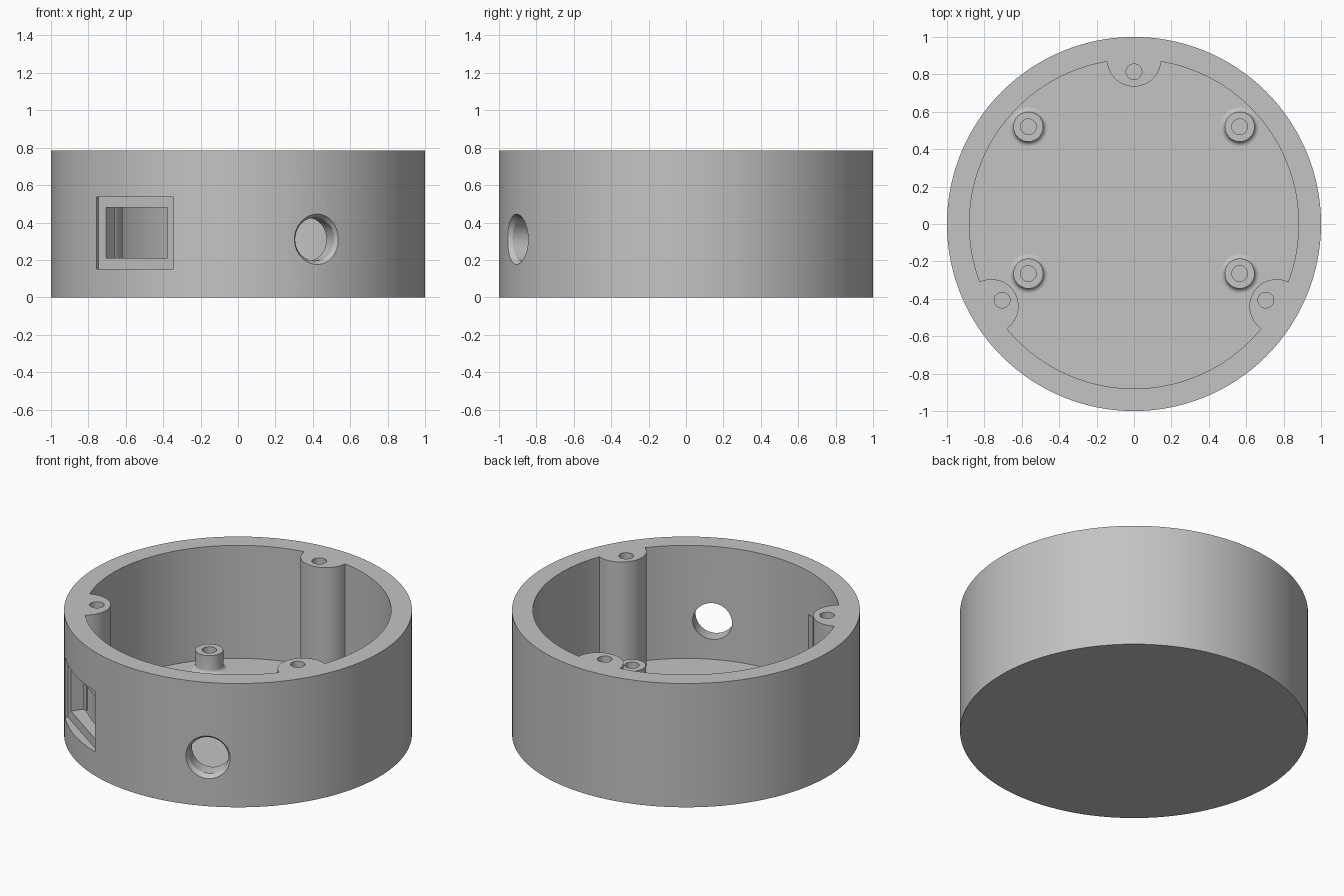
import bpy, bmesh
from math import radians, cos, sin, pi
from mathutils import Matrix, Vector

if "Cube" in bpy.data.objects:
    bpy.data.objects.remove(bpy.data.objects["Cube"], do_unlink=True)

HEIGHT, FLOOR, INNER = 0.785, 0.068, 0.88

grey = bpy.data.materials.new("plain grey")
grey.use_nodes = True
grey.diffuse_color = (0.55, 0.55, 0.55, 1)
grey.node_tree.nodes["Principled BSDF"].inputs["Base Color"].default_value = grey.diffuse_color


def make_object(name, bm):
    bmesh.ops.recalc_face_normals(bm, faces=bm.faces)
    mesh = bpy.data.meshes.new(name)
    bm.to_mesh(mesh)
    bm.free()
    mesh.materials.append(grey)
    obj = bpy.data.objects.new(name, mesh)
    bpy.context.collection.objects.link(obj)
    return obj


def cylinder(name, x, y, bottom, top, radius, sides=48):
    bm = bmesh.new()
    bmesh.ops.create_cone(bm, cap_ends=True, segments=sides, radius1=radius, radius2=radius,
                          depth=top - bottom,
                          matrix=Matrix.Translation((x, y, (bottom + top) / 2)))
    return make_object(name, bm)


def radial_cone(name, angle, z, near, far, r_near, r_far):
    """Cone whose axis points outwards from the centre line."""
    bm = bmesh.new()
    place = (Matrix.Translation((0, 0, z)) @ Matrix.Rotation(angle, 4, "Z")
             @ Matrix.Translation(((near + far) / 2, 0, 0)) @ Matrix.Rotation(pi / 2, 4, "Y"))
    bmesh.ops.create_cone(bm, cap_ends=True, segments=64, radius1=r_near, radius2=r_far,
                          depth=far - near, matrix=place)
    return make_object(name, bm)


def radial_box(name, angle, z, near, far, width, height):
    bm = bmesh.new()
    place = (Matrix.Rotation(angle, 4, "Z") @ Matrix.Translation(((near + far) / 2, 0, z))
             @ Matrix.Diagonal((far - near, width, height, 1)))
    bmesh.ops.create_cube(bm, size=1, matrix=place)
    return make_object(name, bm)


def subtract(target, cutter):
    mod = target.modifiers.new("cut", "BOOLEAN")
    mod.operation, mod.solver, mod.object = "DIFFERENCE", "EXACT", cutter
    bpy.context.view_layer.update()
    graph = bpy.context.evaluated_depsgraph_get()
    mesh = bpy.data.meshes.new_from_object(target.evaluated_get(graph))
    target.modifiers.clear()
    target.data = mesh
    bpy.data.objects.remove(cutter, do_unlink=True)


# Round cup; the cavity leaves three screw bosses standing against the wall
body = cylinder("round_housing", 0, 0, 0, HEIGHT, 1, 128)
cavity = cylinder("cavity_cutter", 0, 0, FLOOR, 1, INNER, 128)
boss_angles = [radians(a) for a in (90, 210, 330)]
for a in boss_angles:
    subtract(cavity, cylinder("boss_cutter", INNER * cos(a), INNER * sin(a), -0.1, 1.2, 0.145))
subtract(body, cavity)

# Screw holes in the bosses
for a in boss_angles:
    subtract(body, cylinder("screw_cutter", 0.814 * cos(a), 0.814 * sin(a), 0.4, 1, 0.042, 32))

# Round cable hole with a chamfered rim
cable = radians(-65)
subtract(body, radial_cone("cable_cutter", cable, 0.31, 0.7, 1.2, 0.115, 0.115))
subtract(body, radial_cone("rim_cutter", cable, 0.31, 0.97, 1.03, 0.115, 0.155))

# Rectangular socket: outer recess, through opening, shallow inner recess
socket = radians(-124.7)
subtract(body, radial_box("recess_cutter", socket, 0.343, 0.95, 1.2, 0.5, 0.385))
subtract(body, radial_box("opening_cutter", socket, 0.345, 0.75, 1.2, 0.4, 0.27))
subtract(body, radial_box("inner_recess_cutter", socket, 0.345, 0.835, 0.87, 0.5, 0.33))


# Hollow standoffs with a filleted foot
def standoff(name, x, y):
    r, fillet, hole, top = 0.08, 0.025, 0.042, 0.183
    profile = [(hole, FLOOR - 0.01), (r + fillet, FLOOR - 0.01)]
    for i in range(6):
        t = i / 5 * pi / 2
        profile.append((r + fillet * (1 - sin(t)), FLOOR + fillet * (1 - cos(t))))
    profile += [(r, top), (hole, top)]
    bm = bmesh.new()
    verts = [bm.verts.new((px, 0, pz)) for px, pz in profile]
    edges = [bm.edges.new((verts[i - 1], verts[i])) for i in range(len(verts))]
    bmesh.ops.spin(bm, geom=verts + edges, axis=(0, 0, 1), cent=(0, 0, 0),
                   angle=2 * pi, steps=40, use_duplicate=False)
    bmesh.ops.remove_doubles(bm, verts=bm.verts, dist=0.0005)
    bmesh.ops.translate(bm, verts=bm.verts, vec=Vector((x, y, 0)))
    return make_object(name, bm)


parts = [body]
for side, x in (("left", 0.565), ("right", -0.565)):
    for end, y in (("back", 0.52), ("front", -0.265)):
        parts.append(standoff(f"{end}_{side}_standoff", x, y))

# Smooth round walls, crisp edges
bpy.ops.object.select_all(action="DESELECT")
for obj in parts:
    obj.select_set(True)
bpy.context.view_layer.objects.active = body
bpy.ops.object.shade_smooth_by_angle(angle=radians(25))
